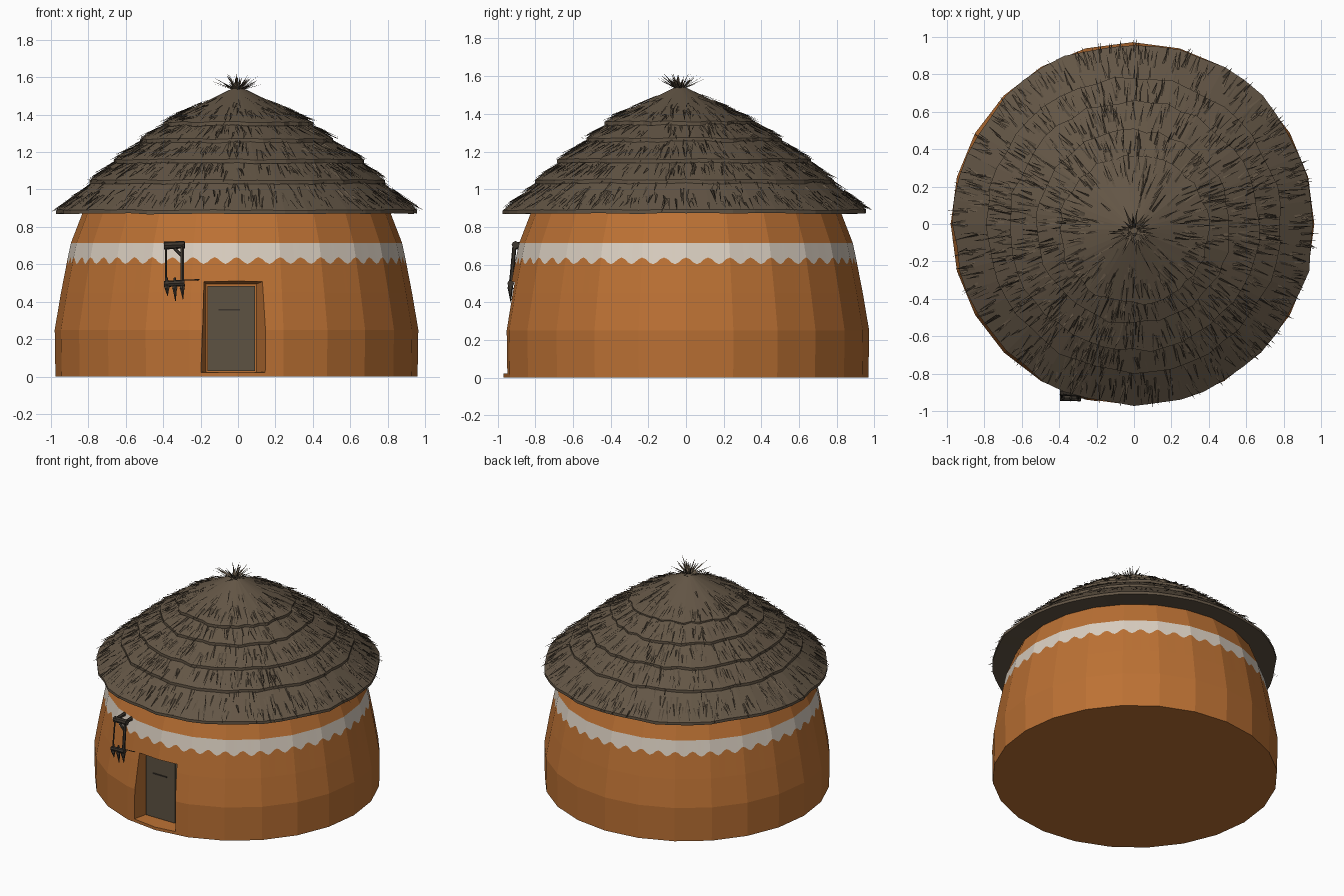
import bpy, bmesh, math, random
from math import sin, cos, pi, tau
from mathutils import Vector

if "Cube" in bpy.data.objects:
    bpy.data.objects.remove(bpy.data.objects["Cube"])

random.seed(4)
R = random.uniform


def material(name, r, g, b):
    m = bpy.data.materials.new(name)
    m.diffuse_color = (r, g, b, 1)
    m.use_nodes = True
    m.node_tree.nodes["Principled BSDF"].inputs["Base Color"].default_value = m.diffuse_color
    return m


CLAY = material("orange clay", 0.50, 0.165, 0.034)
PAINT = material("pale paint", 0.70, 0.62, 0.53)
THATCH = material("brown thatch", 0.125, 0.092, 0.060)
STRAW = material("dark straw", 0.080, 0.060, 0.040)
WOOD = material("door wood", 0.110, 0.085, 0.055)
ROPE = material("dark rope", 0.045, 0.036, 0.027)


def finish(name, bm, *mats):
    bmesh.ops.recalc_face_normals(bm, faces=bm.faces)
    me = bpy.data.meshes.new(name)
    bm.to_mesh(me)
    bm.free()
    ob = bpy.data.objects.new(name, me)
    bpy.context.collection.objects.link(ob)
    for m in mats:
        me.materials.append(m)
    return ob


def lathe(bm, count, n, point):
    """Capped solid of revolution; point(ring, column) gives each vertex."""
    rings = [[bm.verts.new(point(i, j)) for j in range(n)] for i in range(count)]
    for i in range(count - 1):
        for j in range(n):
            k = (j + 1) % n
            f = bm.faces.new((rings[i][j], rings[i][k], rings[i + 1][k], rings[i + 1][j]))
            f.material_index = i
    for ring in (rings[0], rings[-1]):
        bm.faces.new(ring).material_index = 0


# Clay wall: 24 flat sides, painted band with a wavy lower edge
profile = [(0.968, 0), (0.972, 0.25), (0.938, 0.45), (0.905, 0.62),
           (0.885, 0.715), (0.825, 0.87), (0.74, 0.97)]
COLS, SIDES, BAND = 288, 24, 3


def wall_point(i, j):
    r, z = profile[i]
    a = tau * j / COLS
    if i == BAND:
        dz = 0.018 * cos(a * 48)
        r, z = r - 0.2 * dz, z + dz
    r *= cos(pi / SIDES) / cos(a % (tau / SIDES) - pi / SIDES)
    return (r * cos(a) - 0.008, r * sin(a), z)


bm = bmesh.new()
lathe(bm, len(profile), COLS, wall_point)
for f in bm.faces:
    f.material_index = 1 if f.material_index == BAND else 0
wall = finish("clay_wall", bm, CLAY, PAINT)

# Doorway: a tapered niche cut into the wall
bm = bmesh.new()
outer = [(-0.225, -1.05, 0.02), (0.185, -1.05, 0.02), (0.185, -1.05, 0.53), (-0.205, -1.05, 0.53)]
inner = [(-0.17, -0.83, 0.025), (0.10, -0.83, 0.025), (0.10, -0.83, 0.495), (-0.17, -0.83, 0.495)]
a, b = ([bm.verts.new(p) for p in loop] for loop in (outer, inner))
bm.faces.new(a)
bm.faces.new(b)
for i in range(4):
    k = (i + 1) % 4
    bm.faces.new((a[i], a[k], b[k], b[i]))
cutter = finish("doorway_cutter", bm, CLAY)
cutter.hide_render = True
mod = wall.modifiers.new("doorway", 'BOOLEAN')
mod.operation, mod.solver, mod.object = 'DIFFERENCE', 'EXACT', cutter
bpy.context.view_layer.objects.active = wall
bpy.ops.object.modifier_apply(modifier=mod.name)
bpy.data.objects.remove(cutter)


def box(bm, x0, x1, y0, y1, z0, z1):
    r = bmesh.ops.create_cube(bm, size=1)
    for v in r["verts"]:
        v.co = ((x0 + x1) / 2 + v.co.x * (x1 - x0),
                (y0 + y1) / 2 + v.co.y * (y1 - y0),
                (z0 + z1) / 2 + v.co.z * (z1 - z0))


def stick(bm, p, q, r1, r2=None, sides=6):
    p, q = Vector(p), Vector(q)
    d = q - p
    r = bmesh.ops.create_cone(bm, cap_ends=True, segments=sides, radius1=r1,
                              radius2=r1 if r2 is None else r2, depth=d.length)
    rot = d.to_track_quat('Z', 'Y')
    for v in r["verts"]:
        v.co = rot @ v.co + (p + q) / 2


# Door panel, its edge post and latch
bm = bmesh.new()
box(bm, -0.163, 0.075, -0.855, -0.825, 0.03, 0.485)
box(bm, 0.075, 0.092, -0.848, -0.825, 0.03, 0.485)
finish("door_panel", bm, WOOD)
bm = bmesh.new()
box(bm, -0.105, 0.01, -0.862, -0.853, 0.353, 0.361)
finish("door_latch", bm, ROPE)

# Hanging rack beside the door: pegs, top roll, ropes, lower bar, tassels
bm = bmesh.new()
for x in (-0.38, -0.30):
    stick(bm, (x, -0.78, 0.705), (x, -0.915, 0.705), 0.014)
stick(bm, (-0.395, -0.895, 0.70), (-0.285, -0.905, 0.705), 0.021, 0.02, 8)
stick(bm, (-0.385, -0.905, 0.70), (-0.385, -0.93, 0.50), 0.005)
stick(bm, (-0.298, -0.91, 0.70), (-0.298, -0.93, 0.48), 0.011)
stick(bm, (-0.34, -0.91, 0.685), (-0.295, -0.915, 0.64), 0.009)
stick(bm, (-0.395, -0.93, 0.495), (-0.285, -0.93, 0.50), 0.016, 0.018, 8)
stick(bm, (-0.295, -0.93, 0.515), (-0.205, -0.93, 0.518), 0.003)
for x, z in ((-0.38, 0.43), (-0.338, 0.40), (-0.298, 0.41)):
    stick(bm, (x, -0.93, 0.53), (x, -0.932, 0.47), 0.006, 0.016)
    stick(bm, (x, -0.932, 0.47), (x + 0.004, -0.93, z), 0.013, 0.001)
finish("hanging_rack", bm, ROPE)

# Thatched roof tiers: outer radius, lower z, inner radius, upper z, y shift
tiers = [(0.965, 0.87, 0.66, 1.13, 0.0),
         (0.79, 1.03, 0.55, 1.22, -0.005),
         (0.67, 1.14, 0.42, 1.31, -0.01),
         (0.52, 1.25, 0.28, 1.41, -0.015),
         (0.40, 1.34, 0.02, 1.545, -0.03)]
N = 48


def blade(bm, base, tip, side):
    f = bm.faces.new([bm.verts.new(p) for p in (base - side, base + side, tip)])
    f.material_index = int(random.random() < 0.45)


straw = bmesh.new()
for t, (ro, zo, ri, zi, dy) in enumerate(tiers):
    rough = [R(-0.014, 0.010) for _ in range(N)]
    rings = [(ri, zo + 0.02), (ro, zo), (ro, zo + 0.02), (ri, zi)]

    def tier_point(i, j):
        r, z = rings[i]
        if i in (1, 2):
            r, z = r + rough[j], z - 0.3 * rough[j]
        a = tau * j / N
        return (r * cos(a), r * sin(a) + dy, z)

    bm = bmesh.new()
    lathe(bm, 4, N, tier_point)
    for f in bm.faces:
        f.material_index = 0
    finish(f"thatch_tier_{t + 1}", bm, THATCH)

    # Loose blades lying down the slope, some past the lower edge
    slope = Vector((ro - ri, 0, zo + 0.02 - zi))
    length = slope.length
    down = slope / length
    up = Vector((-down.z, 0, down.x))
    top = Vector((ri, 0, zi))
    for _ in range(int(ro * 520)):
        a = R(0, tau)
        end = length + R(-0.05, 0.03) if random.random() < 0.65 else length * R(0.5, 0.95)
        start = max(0.02, end - R(0.06, 0.14))
        base = top + down * start + up * 0.003
        tip = top + down * end + up * R(0.004, 0.02) + Vector((0, R(-0.02, 0.02), 0))
        side = Vector((0, R(0.004, 0.008), 0)) + up * R(-0.005, 0.005)

        def turn(v):
            return Vector((v.x * cos(a) - v.y * sin(a), v.x * sin(a) + v.y * cos(a), v.z))

        blade(straw, turn(base) + Vector((0, dy, 0)), turn(tip) + Vector((0, dy, 0)), turn(side))
finish("loose_straw", straw, THATCH, STRAW)

# Tuft of straw tied at the peak
bm = bmesh.new()
for _ in range(50):
    a, r = R(0, tau), R(0.03, 0.16)
    base = Vector((0.01 * cos(a), 0.01 * sin(a) - 0.035, 1.53))
    tip = Vector((r * cos(a), r * sin(a) - 0.035, R(1.56, 1.62)))
    blade(bm, base, tip, Vector((-sin(a), cos(a), R(-0.5, 0.5))) * 0.009)
finish("peak_tuft", bm, THATCH, STRAW)
